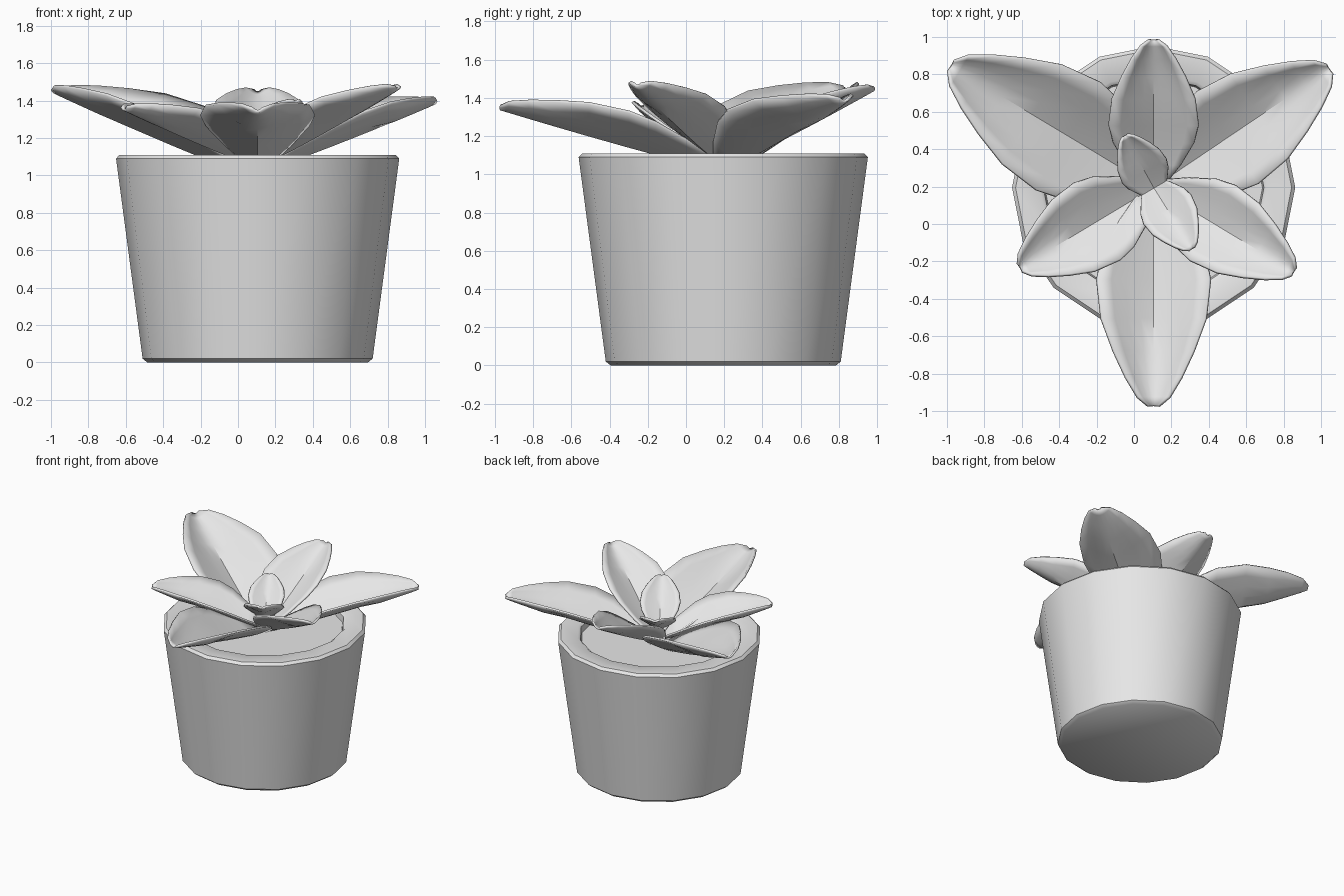
import bpy
import bmesh
import math
from mathutils import Vector

if "Cube" in bpy.data.objects:
    bpy.data.objects.remove(bpy.data.objects["Cube"])

CENTRE = Vector((0.105, 0.195, 0))

grey = bpy.data.materials.new("plain_grey")
grey.use_nodes = True
grey.diffuse_color = (0.8, 0.8, 0.8, 1)
grey.node_tree.nodes["Principled BSDF"].inputs["Base Color"].default_value = (0.8, 0.8, 0.8, 1)


def finish(name, bm, angle):
    """Turn a bmesh into a shaded object at the pot centre."""
    mesh = bpy.data.meshes.new(name)
    bm.to_mesh(mesh)
    bm.free()
    mesh.materials.append(grey)
    obj = bpy.data.objects.new(name, mesh)
    obj.location = CENTRE
    bpy.context.collection.objects.link(obj)
    bpy.ops.object.select_all(action="DESELECT")
    obj.select_set(True)
    bpy.context.view_layer.objects.active = obj
    bpy.ops.object.shade_smooth_by_angle(angle=math.radians(angle))
    return obj


def lathe(name, profile, sides=16):
    """Sweep (radius, height) points round z and cap both ends."""
    bm = bmesh.new()
    rings = []
    for r, z in profile:
        rings.append([bm.verts.new((r * math.cos(a), r * math.sin(a), z))
                      for a in (math.tau * i / sides for i in range(sides))])
    for low, high in zip(rings, rings[1:]):
        for i in range(sides):
            j = (i + 1) % sides
            bm.faces.new((low[i], low[j], high[j], high[i]))
    bm.faces.new(rings[0][::-1])
    bm.faces.new(rings[-1])
    return finish(name, bm, 40)


# Half width along the leaf, as (position, fraction of the widest)
OUTLINE = [(0, 0.2), (0.15, 0.6), (0.3, 0.9), (0.42, 1), (0.6, 0.92),
           (0.75, 0.7), (0.87, 0.48), (0.96, 0.27), (1, 0.08)]
ACROSS = 8


def leaf(name, angle, length, half_width, base_z, tip_z, cup=0.6, start=0.0):
    """Cupped blade with a folded midrib that softens towards the tip."""
    a = math.radians(angle)
    along = Vector((math.cos(a), math.sin(a), 0))
    side = Vector((-math.sin(a), math.cos(a), 0))
    bm = bmesh.new()
    rows = []
    for t, fraction in OUTLINE:
        w = half_width * fraction
        keel = base_z + (tip_z - base_z) * t ** 1.1
        bend = 1.1 if t < 0.7 else 1.8
        row = []
        for i in range(ACROSS + 1):
            s = 2 * i / ACROSS - 1
            p = along * (start + (length - start) * t) + side * (w * s)
            p.z = keel + cup * w * abs(s) ** bend
            row.append(bm.verts.new(p))
        rows.append(row)
    for r0, r1 in zip(rows, rows[1:]):
        for i in range(ACROSS):
            bm.faces.new((r0[i], r1[i], r1[i + 1], r0[i + 1]))
    bmesh.ops.recalc_face_normals(bm, faces=bm.faces)
    if sum(f.normal.z for f in bm.faces) < 0:
        bmesh.ops.reverse_faces(bm, faces=bm.faces)
    obj = finish(name, bm, 35)
    thick = obj.modifiers.new("thickness", "SOLIDIFY")
    thick.thickness = 0.015
    return obj


# Tapered pot with chamfered foot and rim, and soil sunk inside
lathe("pot", [(0.59, 0), (0.615, 0.02), (0.757, 1.09), (0.738, 1.11),
              (0.61, 1.11), (0.59, 1.095), (0.58, 1.03)])
lathe("soil", [(0.575, 1.0), (0.582, 1.05)])

# Outer ring of long leaves
leaf("front_leaf", -90, 1.165, 0.30, 1.03, 1.35)
leaf("back_left_leaf", 34, 1.13, 0.29, 1.03, 1.39)
leaf("back_right_leaf", 149, 1.26, 0.33, 1.0, 1.45)

# Middle ring of shorter leaves
leaf("back_leaf", 90, 0.785, 0.235, 1.05, 1.45)
leaf("front_left_leaf", -31, 0.87, 0.23, 1.06, 1.47)
leaf("front_right_leaf", 211, 0.83, 0.235, 1.06, 1.36)

# Two small leaves at the heart
leaf("heart_back_leaf", 119, 0.31, 0.13, 1.12, 1.35, 0.5, -0.06)
leaf("heart_front_leaf", -58, 0.38, 0.145, 1.12, 1.40, 0.5, -0.05)
